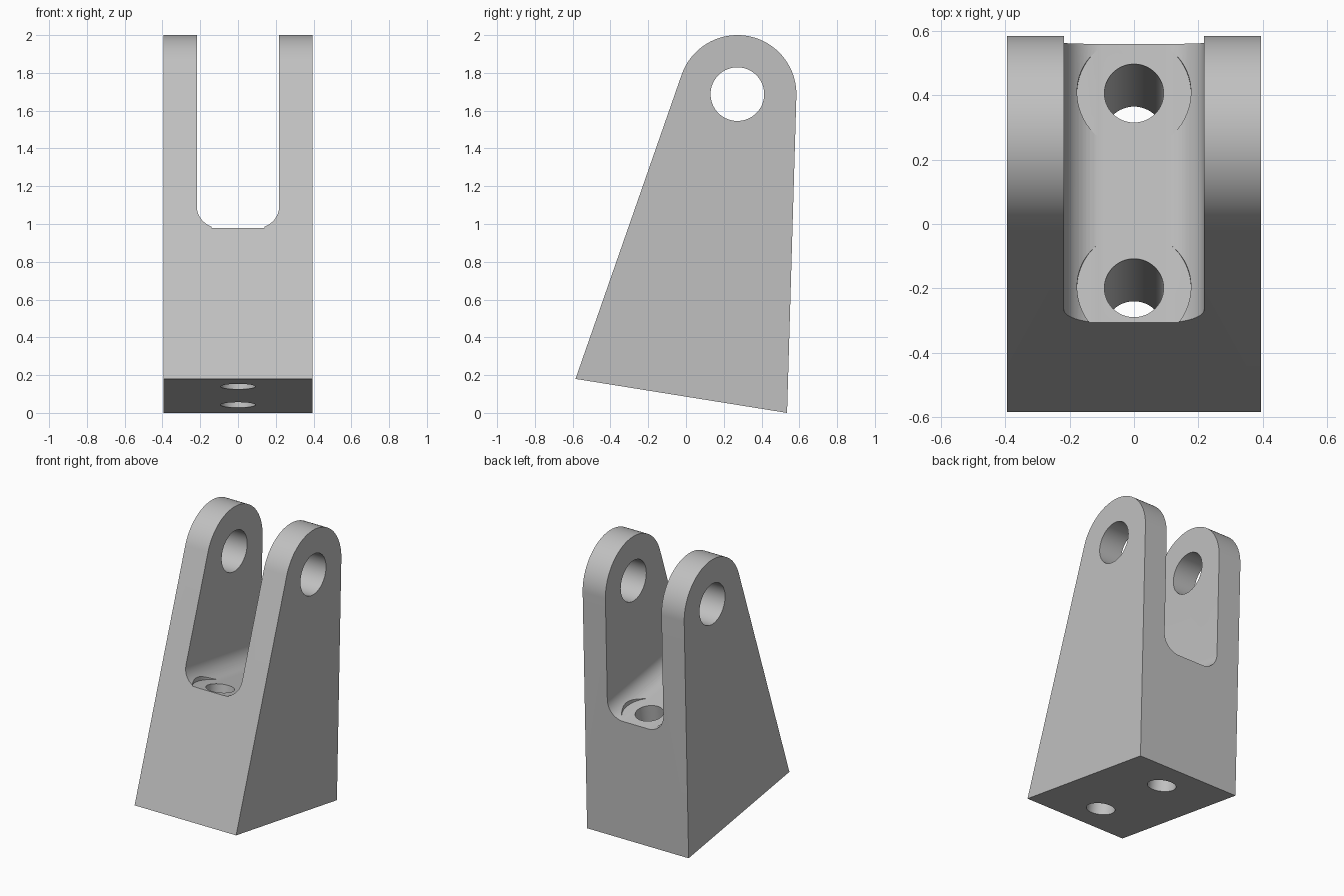
import bpy, bmesh, math
from mathutils import Vector

cube = bpy.data.objects.get("Cube")
if cube:
    bpy.data.objects.remove(cube, do_unlink=True)

HALF_W = 0.395
TOE, HEEL = Vector((-0.585, 0.18)), Vector((0.535, 0.0))   # base corners (y, z)
EYE, EYE_R, PIN_R = Vector((0.272, 1.6875)), 0.3125, 0.142  # rounded ear and pin hole
SLOT_W, FILLET, FLOOR = 0.218, 0.12, 0.833                 # slot; floor is parallel to base
BOLT_R, SEAT_R = 0.092, 0.177

along = Vector((0, *(HEEL - TOE).normalized()))            # direction along the base
across = Vector((1, 0, 0))
normal = across.cross(along)                               # up from the tilted base
toe = Vector((0, *TOE))


def prism(name, profile, origin, u, v, sweep):
    """Extrude a 2D profile, drawn on axes u and v, by the sweep vector."""
    bm = bmesh.new()
    face = bm.faces.new([bm.verts.new(origin + u * a + v * b) for a, b in profile])
    new = bmesh.ops.extrude_face_region(bm, geom=[face])["geom"]
    bmesh.ops.translate(bm, vec=sweep, verts=[g for g in new if isinstance(g, bmesh.types.BMVert)])
    bmesh.ops.recalc_face_normals(bm, faces=bm.faces)
    mesh = bpy.data.meshes.new(name)
    bm.to_mesh(mesh)
    bm.free()
    obj = bpy.data.objects.new(name, mesh)
    bpy.context.collection.objects.link(obj)
    return obj


def arc(cx, cy, r, start, end, steps):
    angles = [start + (end - start) * i / steps for i in range(steps + 1)]
    return [(cx + r * math.cos(t), cy + r * math.sin(t)) for t in angles]


def circle(r, steps=64):
    return arc(0, 0, r, 0, math.tau, steps)[:-1]


def tangent_angle(point, side):
    """Angle on the ear circle where a line from the point touches it."""
    d = point - EYE
    return math.atan2(d.y, d.x) + side * math.acos(EYE_R / d.length)


# Body: base edge with two straight flanks tangent to the rounded ear
back, front = tangent_angle(HEEL, 1), tangent_angle(TOE, -1) % math.tau
outline = [tuple(TOE), tuple(HEEL)] + arc(*EYE, EYE_R, back, front, 48)
body = prism("clevis_bracket", outline, -across * HALF_W,
             Vector((0, 1, 0)), Vector((0, 0, 1)), across * HALF_W * 2)

# Slot between the ears, with filleted floor corners
c = SLOT_W - FILLET
slot_profile = ([(SLOT_W, 2)] + [(-SLOT_W, 2)]
                + arc(-c, FILLET, FILLET, math.pi, 1.5 * math.pi, 14)
                + arc(c, FILLET, FILLET, 1.5 * math.pi, math.tau, 14))
cutters = [prism("slot_cutter", slot_profile, toe + normal * FLOOR - along,
                 across, normal, along * 4)]

# Pin hole through both ears
cutters.append(prism("pin_cutter", circle(PIN_R), Vector((-1, *EYE)),
                     Vector((0, 1, 0)), Vector((0, 0, 1)), across * 2))

# Bolt holes with round seats cut into the slot fillets
for y in (-0.331, 0.274):
    centre = toe + along * ((y - TOE.x) / along.y)
    cutters.append(prism("seat_cutter", circle(SEAT_R), centre + normal * (FLOOR + 0.001),
                         across, along, normal * 0.3))
    cutters.append(prism("bolt_cutter", circle(BOLT_R), centre - normal * 0.2,
                         across, along, normal * (FLOOR + 0.4)))

bpy.context.view_layer.objects.active = body
for cutter in cutters:
    cutter.hide_render = True
    cut = body.modifiers.new(cutter.name, "BOOLEAN")
    cut.operation, cut.solver, cut.object = "DIFFERENCE", "EXACT", cutter
    bpy.ops.object.modifier_apply(modifier=cut.name)
    bpy.data.objects.remove(cutter, do_unlink=True)

# Plain grey finish
grey = bpy.data.materials.new("plain_grey")
grey.use_nodes = True
colour = (0.53, 0.53, 0.53, 1)
grey.diffuse_color = colour
grey.node_tree.nodes["Principled BSDF"].inputs["Base Color"].default_value = colour
body.data.materials.clear()
body.data.materials.append(grey)

bpy.ops.object.select_all(action="DESELECT")
body.select_set(True)
bpy.ops.object.shade_smooth_by_angle(angle=math.radians(30))
